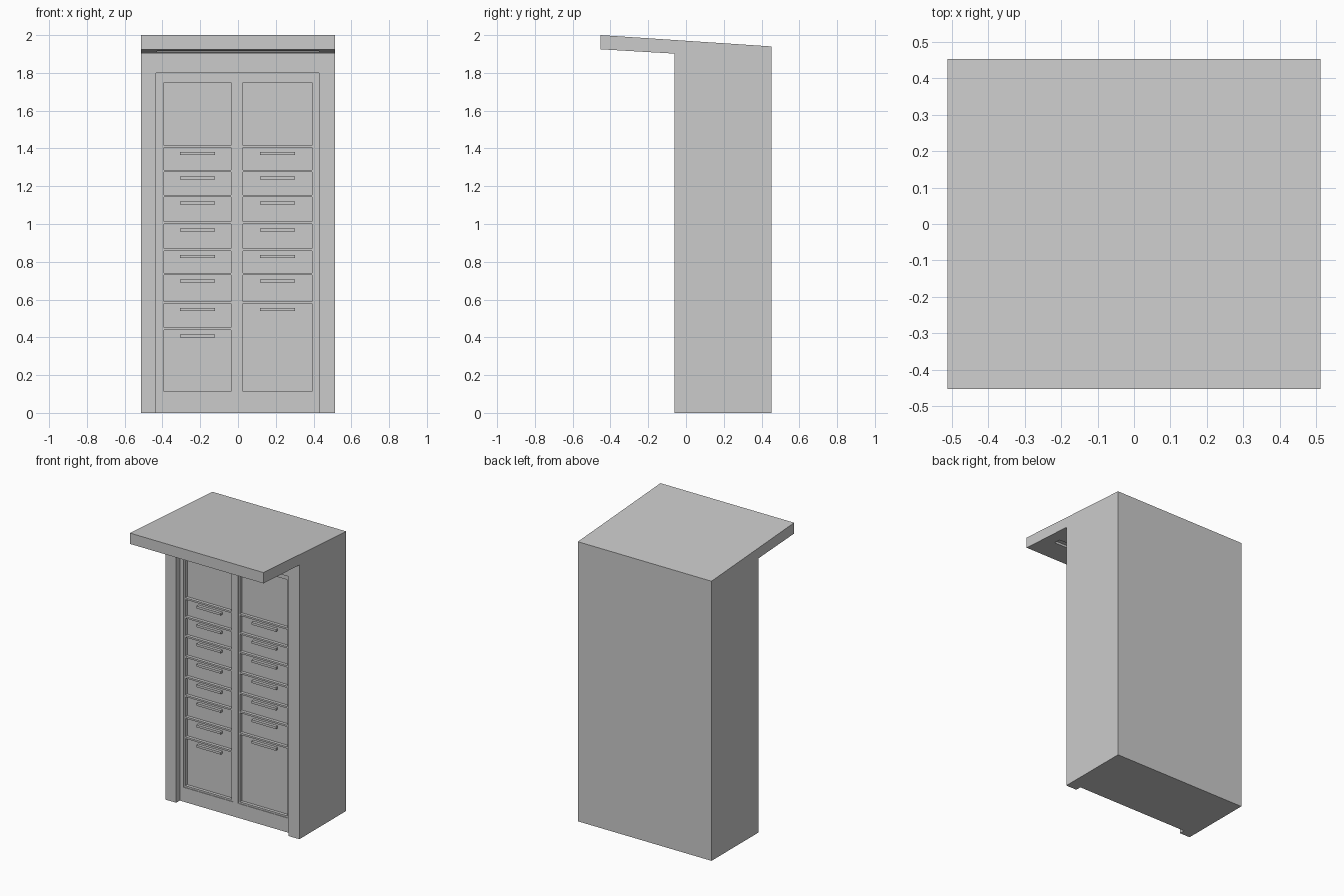
import bpy, bmesh

if "Cube" in bpy.data.objects:
    bpy.data.objects.remove(bpy.data.objects["Cube"])


def box(name, x0, x1, y0, y1, z0, z1):
    """Axis-aligned box from its limits."""
    bm = bmesh.new()
    bmesh.ops.create_cube(bm, size=1)
    for v in bm.verts:
        v.co.x = x1 if v.co.x > 0 else x0
        v.co.y = y1 if v.co.y > 0 else y0
        v.co.z = z1 if v.co.z > 0 else z0
    return link(name, bm)


def link(name, bm):
    bmesh.ops.recalc_face_normals(bm, faces=bm.faces)
    me = bpy.data.meshes.new(name)
    bm.to_mesh(me)
    bm.free()
    ob = bpy.data.objects.new(name, me)
    bpy.context.collection.objects.link(ob)
    return ob


def cut(target, cutter):
    """Subtract cutter from target and remove it."""
    cutter.hide_render = True
    mod = target.modifiers.new("cut", "BOOLEAN")
    mod.operation = "DIFFERENCE"
    mod.solver = "EXACT"
    mod.object = cutter
    bpy.context.view_layer.objects.active = target
    bpy.ops.object.modifier_apply(modifier=mod.name)
    bpy.data.objects.remove(cutter)


# Cabinet with sloping canopy: side profile extruded across the width
profile = [(-0.06, 0), (-0.06, 1.902), (-0.453, 1.925), (-0.453, 2.0),
           (0.453, 1.94), (0.453, 0)]
bm = bmesh.new()
face = bm.faces.new([bm.verts.new((-0.513, y, z)) for y, z in profile])
ext = bmesh.ops.extrude_face_region(bm, geom=[face])
side = [g for g in ext["geom"] if isinstance(g, bmesh.types.BMVert)]
bmesh.ops.translate(bm, verts=side, vec=(1.026, 0, 0))
cabinet = link("cabinet_and_canopy", bm)

# Front recess between the side posts, and the light slot under the canopy
PANEL, BAR, DOOR = -0.02, -0.016, 0.005
cut(cabinet, box("recess_cutter", -0.433, 0.43, -0.2, PANEL, -0.1, 1.8))
cut(cabinet, box("slot_cutter", -0.43, 0.43, -0.275, -0.225, 1.8, 1.93))

# Two columns of lockers: opening, dividers, frame and handles
TOP, BOTTOM, T = 1.762, 0.10, 0.012
dividers = [1.41, 1.28, 1.148, 1.006, 0.864, 0.735, 0.585, 0.445]
columns = [("left", -0.405, -0.025, dividers), ("right", 0.014, 0.403, dividers[:-1])]
for side_name, x0, x1, levels in columns:
    cut(cabinet, box("column_cutter", x0, x1, -0.1, DOOR, BOTTOM, TOP))
    back = DOOR + 0.01
    for x in (x0, x1 - T):
        box(side_name + "_frame_upright", x, x + T, BAR, back, BOTTOM, TOP)
    for z in [TOP - T / 2, BOTTOM + T / 2] + levels:
        box(side_name + "_divider", x0 + T, x1 - T, BAR, back, z - T / 2, z + T / 2)
    mid = (x0 + x1) / 2
    for z in levels:
        box(side_name + "_handle", mid - 0.093, mid + 0.093, DOOR - 0.02, back,
            z - 0.045, z - 0.029)
